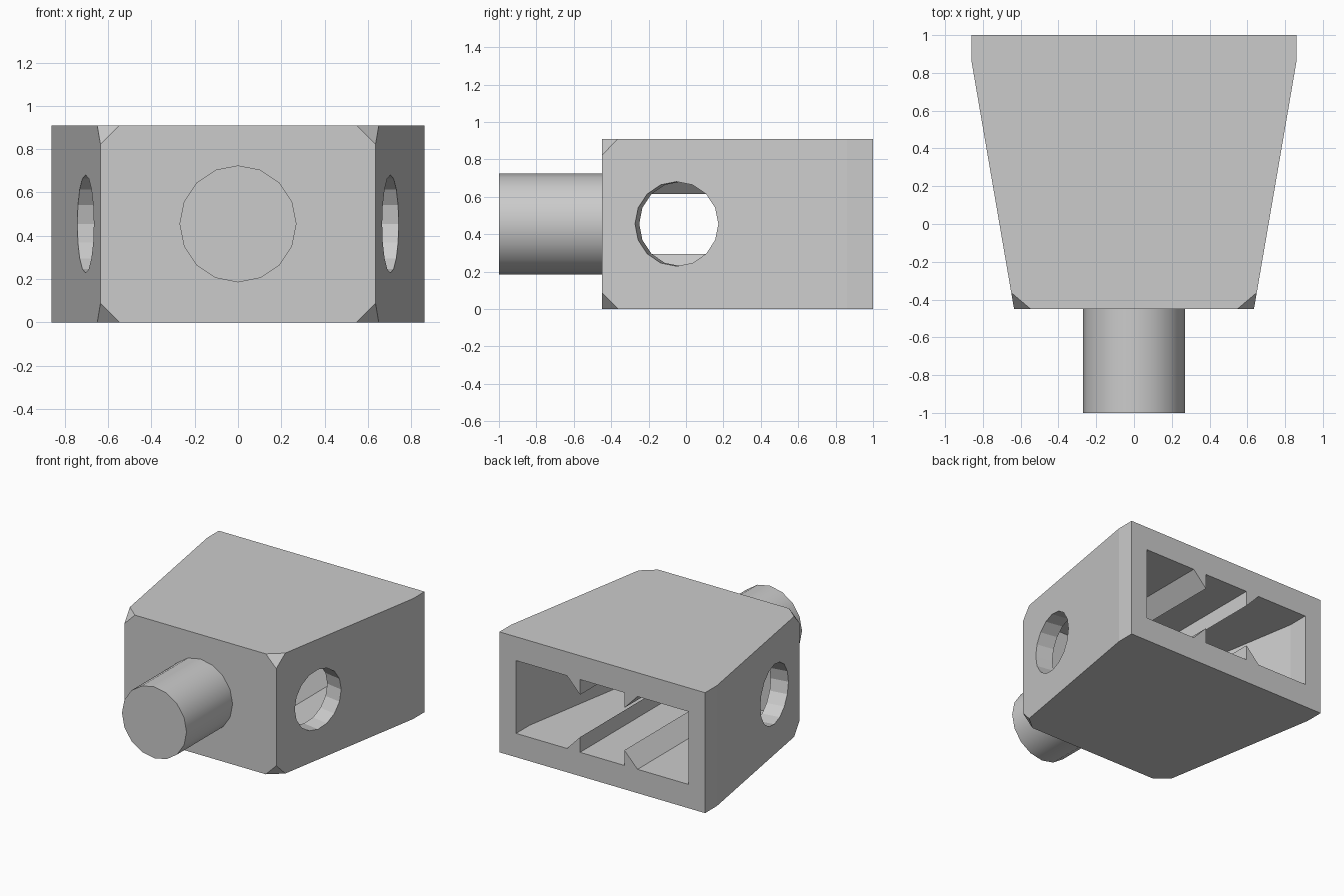
import bpy, bmesh, math
from mathutils import Matrix, Vector

cube = bpy.data.objects.get("Cube")
if cube:
    bpy.data.objects.remove(cube, do_unlink=True)

GREY = (0.6, 0.6, 0.6, 1)
grey = bpy.data.materials.new("plain_grey")
grey.use_nodes = True
grey.diffuse_color = GREY
grey.node_tree.nodes["Principled BSDF"].inputs["Base Color"].default_value = GREY

HEIGHT, BACK, FRONT = 0.91, 1.0, -0.45
MID = HEIGHT / 2
SLOPE = math.atan2(0.225, 1.31)      # taper of the side walls


def finish(name, bm):
    bmesh.ops.recalc_face_normals(bm, faces=bm.faces)
    mesh = bpy.data.meshes.new(name)
    bm.to_mesh(mesh)
    bm.free()
    mesh.materials.append(grey)
    ob = bpy.data.objects.new(name, mesh)
    bpy.context.collection.objects.link(ob)
    return ob


def prism(points, offset):
    """Extrude a closed 3D outline along an offset."""
    bm = bmesh.new()
    face = bm.faces.new([bm.verts.new(p) for p in points])
    ext = bmesh.ops.extrude_face_region(bm, geom=[face], use_keep_orig=True)
    moved = [v for v in ext["geom"] if isinstance(v, bmesh.types.BMVert)]
    bmesh.ops.translate(bm, verts=moved, vec=offset)
    return bm


def plan(half, z):
    """Mirror a half outline of (x, y) points across x = 0."""
    return [(x, y, z) for x, y in half] + [(-x, y, z) for x, y in reversed(half)]


def cylinder(radius, depth, centre, direction):
    bm = bmesh.new()
    turn = Vector(direction).to_track_quat("Z", "Y").to_matrix().to_4x4()
    bmesh.ops.create_cone(bm, cap_ends=True, segments=16, radius1=radius, radius2=radius,
                          depth=depth, matrix=Matrix.Translation(centre) @ turn)
    return bm


def cut(target, cutter):
    cutter.hide_render = True
    mod = target.modifiers.new("cut", "BOOLEAN")
    mod.operation, mod.solver, mod.object = "DIFFERENCE", "EXACT", cutter
    bpy.context.view_layer.objects.active = target
    bpy.ops.object.modifier_apply(modifier=mod.name)
    bpy.data.objects.remove(cutter, do_unlink=True)


# Tapered block with its four front corners clipped
bm = prism(plan([(0.635, FRONT), (0.86, 0.86), (0.86, BACK)], 0), (0, 0, HEIGHT))
corners = [v for v in bm.verts if v.co.y < FRONT + 0.01]
bmesh.ops.bevel(bm, geom=corners, offset=0.088, segments=1, affect="VERTICES")
body = finish("body", bm)

# Cavity open at the back
LOW, HIGH = 0.18, 0.73
INNER = -0.27
cavity = prism(plan([(0.53, INNER), (0.72, 0.84), (0.72, BACK + 0.1)], LOW), (0, 0, HIGH - LOW))
cut(body, finish("cavity_cutter", cavity))

# Round window in each side wall, square to the wall
for side in (1, -1):
    axis = (side * math.cos(SLOPE), -math.sin(SLOPE), 0)
    cut(body, finish("window_cutter", cylinder(0.226, 0.4, (side * 0.704, -0.05, MID), axis)))

# Triangular guide rails on the cavity floor and ceiling
for side, hand in ((1, "left"), (-1, "right")):
    for base, up, level in ((LOW, 1, "lower"), (HIGH, -1, "upper")):
        outline = [(side * 0.185, BACK, base), (side * 0.295, BACK, base),
                   (side * 0.185, BACK, base + up * 0.115)]
        finish(f"{level}_{hand}_rail", prism(outline, (0, INNER - BACK, 0)))

# Round peg on the front
peg = finish("peg", cylinder(0.27, 0.55, (0, -0.725, MID), (0, -1, 0)))

bpy.ops.object.select_all(action="DESELECT")
peg.select_set(True)
bpy.context.view_layer.objects.active = peg
bpy.ops.object.shade_smooth_by_angle(angle=math.radians(35))
